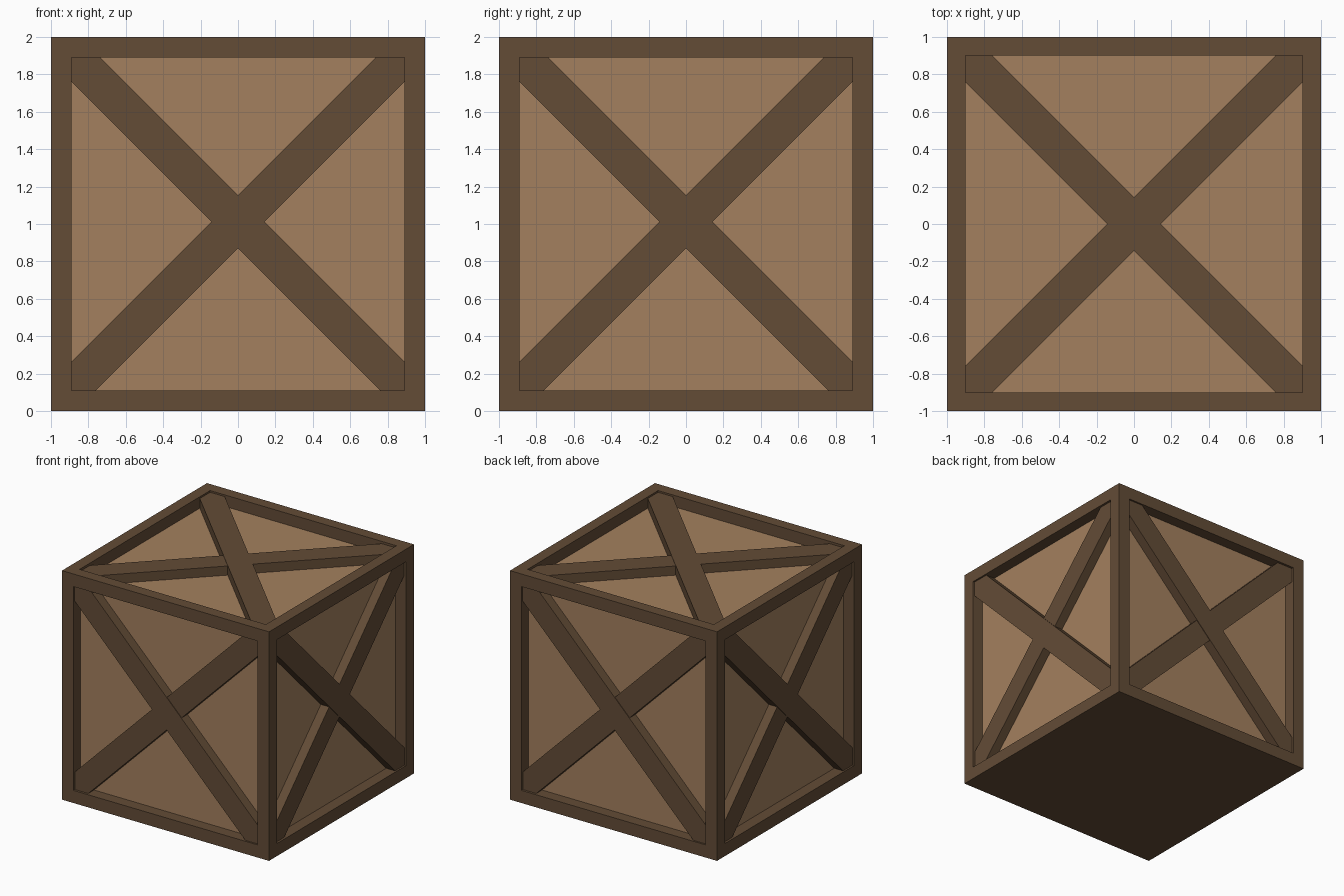
import bpy
from math import pi
from mathutils import Matrix

if "Cube" in bpy.data.objects:
    bpy.data.objects.remove(bpy.data.objects["Cube"])


def material(name, color):
    m = bpy.data.materials.new(name)
    m.diffuse_color = color
    m.use_nodes = True
    m.node_tree.nodes["Principled BSDF"].inputs["Base Color"].default_value = m.diffuse_color
    return m


DARK = material("dark_wood", (0.125, 0.072, 0.037, 1))
LIGHT = material("light_wood", (0.37, 0.216, 0.112, 1))


def add_prism(name, outline, low, high, mat, matrix=Matrix()):
    """Extrude a counter-clockwise outline along local z."""
    n = len(outline)
    verts = [(x, y, low) for x, y in outline] + [(x, y, high) for x, y in outline]
    faces = [tuple(reversed(range(n))), tuple(range(n, 2 * n))]
    faces += [(i, (i + 1) % n, (i + 1) % n + n, i + n) for i in range(n)]
    mesh = bpy.data.meshes.new(name)
    mesh.from_pydata(verts, [], faces)
    mesh.materials.append(mat)
    ob = bpy.data.objects.new(name, mesh)
    ob.matrix_world = matrix
    bpy.context.collection.objects.link(ob)
    return ob


def add_box(name, x0, x1, y0, y1, z0, z1, mat, matrix=Matrix()):
    return add_prism(name, [(x0, y0), (x1, y0), (x1, y1), (x0, y1)], z0, z1, mat, matrix)


def add_cross(name, h, shift, matrix):
    """Two diagonal boards, clipped to the square opening of half size h."""
    w = 0.142
    board = [(-h, h), (-h, h + shift - w), (h + shift - w, -h), (h, -h),
             (h, -h + shift + w), (-h + shift + w, h)]
    mirrored = [(-u, v) for u, v in reversed(board)]
    add_prism(name + "_upper", board, -0.1, -0.015, DARK, matrix)
    add_prism(name + "_lower", mirrored, -0.1, -0.02, DARK, matrix)


# Inner box whose sides are the recessed panels, and the flat base
add_box("panels", -0.9, 0.9, -0.9, 0.9, 0.01, 1.9, LIGHT)
add_box("base", -1, 1, -1, 1, 0, 0.01, DARK)

# Frame and diagonal boards, repeated around the four sides
for k, side in enumerate(("front", "right", "back", "left")):
    turn = Matrix.Rotation(k * pi / 2, 4, 'Z')
    add_box(side + "_post", -1, -0.89, -1, -0.89, 0.01, 1.89, DARK, turn)
    add_box(side + "_bottom_rail", -0.89, 0.89, -1, -0.89, 0.01, 0.11, DARK, turn)
    add_box(side + "_top_rail", -1, 0.9, -1, -0.9, 1.89, 2, DARK, turn)
    face = turn @ Matrix.Translation((0, -1, 1)) @ Matrix.Rotation(pi / 2, 4, 'X')
    add_cross(side + "_brace", 0.89, 0.012, face)

# Diagonal boards on the lid
add_cross("lid_brace", 0.9, 0, Matrix.Translation((0, 0, 2)))
